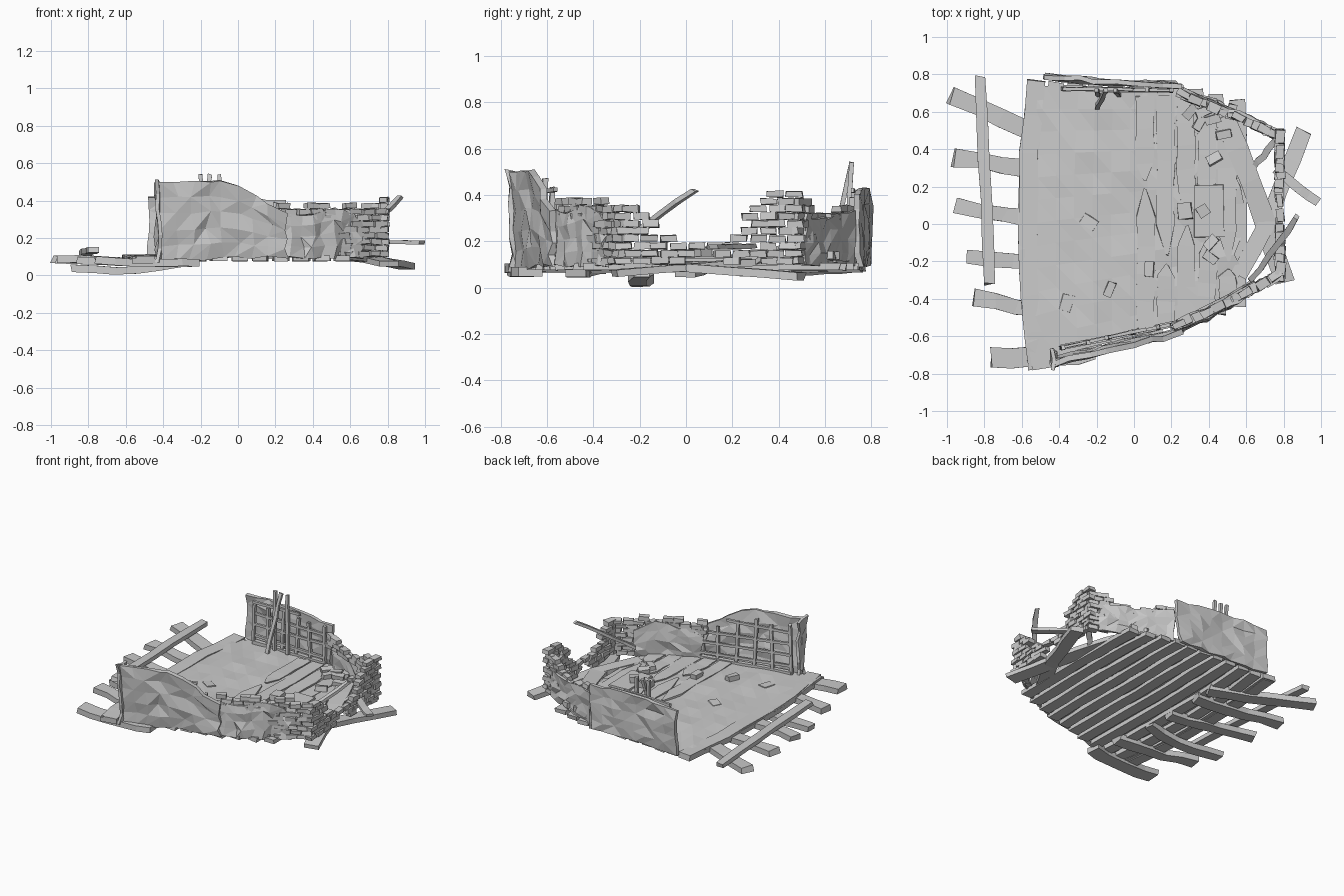
import bpy, bmesh, math, random
from mathutils import Vector, Matrix

if "Cube" in bpy.data.objects:
    bpy.data.objects.remove(bpy.data.objects["Cube"])

random.seed(7)
R = random.uniform


def lerp(pts, t):
    """Piecewise-linear lookup in a list of (key, value)."""
    if t <= pts[0][0]:
        return pts[0][1]
    for (a, u), (b, v) in zip(pts, pts[1:]):
        if t <= b:
            return u + (v - u) * (t - a) / (b - a)
    return pts[-1][1]


def along(path, t):
    """Point at fraction t of a polyline."""
    path = [Vector(p) for p in path]
    lens = [(b - a).length for a, b in zip(path, path[1:])]
    d = t * sum(lens)
    for a, b, l in zip(path, path[1:], lens):
        if d <= l + 1e-6:
            return a.lerp(b, d / l)
        d -= l
    return path[-1]


def finish(name, bm):
    bmesh.ops.recalc_face_normals(bm, faces=bm.faces)
    me = bpy.data.meshes.new(name)
    bm.to_mesh(me)
    bm.free()
    ob = bpy.data.objects.new(name, me)
    bpy.context.collection.objects.link(ob)
    return ob


def add_beam(bm, path, w, h, n=5, jit=.006, up=(0, 0, 1), taper=1.0):
    """Rough-hewn timber swept along a path, slightly uneven."""
    up, rings = Vector(up), []
    for i in range(n + 1):
        t = i / n
        p = along(path, t)
        d = (along(path, min(1, t + .05)) - along(path, max(0, t - .05))).normalized()
        side = d.cross(up).normalized()
        nrm = side.cross(d)
        k = taper if i == n else 1
        p = p + side * R(-jit, jit) + nrm * R(-jit, jit) * .4
        ww = (w / 2 + R(-jit, jit) * .6) * k
        rings.append([bm.verts.new(p + side * a * ww + nrm * b * h / 2 + d * (R(-jit, jit) * 1.5))
                      for a, b in ((-1, -1), (1, -1), (1, 1), (-1, 1))])
    for r, s in zip(rings, rings[1:]):
        for j in range(4):
            bm.faces.new((r[j], r[(j + 1) % 4], s[(j + 1) % 4], s[j]))
    bm.faces.new(rings[0])
    bm.faces.new(rings[-1])


def beam(name, path, w, h, **k):
    bm = bmesh.new()
    add_beam(bm, path, w, h, **k)
    return finish(name, bm)


def add_brick(bm, loc, yaw, size, tilt=0.0):
    m = (Matrix.Translation(loc) @ Matrix.Rotation(yaw, 4, 'Z') @ Matrix.Rotation(tilt, 4, 'X')
         @ Matrix.Diagonal((*size, 1)))
    for v in bmesh.ops.create_cube(bm, size=1, matrix=m)['verts']:
        v.co += Vector((R(-1, 1), R(-1, 1), R(-1, 1))) * .004


def brick_wall(name, path, tops, z0=.1, bottoms=((0, 0),), thick=.04):
    """Running-bond courses kept between broken top and bottom lines."""
    bm = bmesh.new()
    total = sum((Vector(b) - Vector(a)).length for a, b in zip(path, path[1:]))
    count, ch = max(2, round(total / .075)), .032
    for c in range(12):
        z = z0 + ch * (c + .5)
        for i in range(count):
            t = (i + .5 + (.22 if c % 2 else -.22)) / count
            if z > lerp(tops, t) + R(-.012, .012) or z < lerp(bottoms, t):
                continue
            p = along(path, t)
            d = along(path, min(1, t + .02)) - along(path, max(0, t - .02))
            add_brick(bm, (p.x + R(-.006, .006), p.y + R(-.006, .006), z),
                      math.atan2(d.y, d.x) + R(-.12, .12), (.07, thick + R(-.006, .01), ch * .9), R(-.08, .08))
    return finish(name, bm)


def sheet(name, path, tops, z0, n, m, thick, jit=.012, lean=0.0):
    """Crumpled plaster panel standing on a path, with a ragged top."""
    bm, g = bmesh.new(), []
    for i in range(n + 1):
        t = i / n
        p, top = along(path, t), lerp(tops, t)
        d = (along(path, min(1, t + .02)) - along(path, max(0, t - .02))).normalized()
        out = Vector((d.y, -d.x, 0))
        col = []
        for j in range(m + 1):
            s = j / m
            o = out * (R(-jit, jit) + lean * s)
            col.append(bm.verts.new(Vector((p.x, p.y, lerp(z0, t) + (top - lerp(z0, t)) * s)) + o
                                    + d * R(-jit, jit) * 1.5 + Vector((0, 0, R(-jit, jit) * .5))))
        g.append(col)
    for i in range(n):
        for j in range(m):
            q = g[i][j], g[i + 1][j], g[i + 1][j + 1], g[i][j + 1]
            k = random.choice((0, 1))
            bm.faces.new((q[k], q[k + 1], q[k + 2]))
            bm.faces.new((q[k], q[k + 2], q[(k + 3) % 4]))
    ob = finish(name, bm)
    mod = ob.modifiers.new("thickness", 'SOLIDIFY')
    mod.thickness, mod.offset = thick, 0
    return ob


# Floor outline: front and back limits as functions of x
FRONT = [(-.56, -.79), (-.43, -.73), (.2, -.57), (.58, -.43)]
BACK = [(-.56, .76), (.25, .74), (.58, .65)]
floor_z = lambda x: lerp([(-.62, .085), (-.2, .1), (.6, .1)], x)


def bow(x, y):
    return x + lerp([(-.56, -.06), (0, 0), (.58, .03)], x) * (1 - (y / .8) ** 2)


# Underfloor boards running front to back
bm = bmesh.new()
for i in range(11):
    x = -.52 + i * .106
    a, b = lerp(FRONT, x), lerp(BACK, x)
    pts = [(bow(x, y), y, floor_z(x) - .008) for y in [a + (b - a) * k / 6 for k in range(7)]]
    add_beam(bm, pts, .08, .03, n=6, jit=.005)
# Bowed board along the open left edge
add_beam(bm, [(-.49, -.77, .087), (-.56, -.4, .09), (-.57, 0, .09), (-.56, .4, .09), (-.52, .77, .09)],
         .1, .04, n=8, jit=.005)
finish("underfloor_boards", bm)

# Floor surface
bm, g, NX, NY = bmesh.new(), [], 12, 12
for i in range(NX + 1):
    x = -.56 + 1.08 * i / NX
    a, b = lerp(FRONT, x) + .02, lerp(BACK, x) - .02
    row = []
    for j in range(NY + 1):
        y = a + (b - a) * j / NY
        ragged = R(-.05, .05) if i == NX else 0
        row.append(bm.verts.new((bow(x, y) + ragged, y, floor_z(x) + .017 + R(-.006, .007))))
    g.append(row)
for i in range(NX):
    for j in range(NY):
        bm.faces.new((g[i][j], g[i + 1][j], g[i + 1][j + 1], g[i][j + 1]))
bmesh.ops.triangulate(bm, faces=bm.faces)
mod = finish("floor_surface", bm).modifiers.new("thickness", 'SOLIDIFY')
mod.thickness = .012

# Splintered top boards near the broken side
bm = bmesh.new()
for i in range(5):
    x = .06 + i * .105
    a, b = lerp(FRONT, x) + .04, lerp(BACK, x) - .06
    mid = R(-.25, .25)
    for y0, y1 in ((a, mid - .02), (b, mid + .03)):
        add_beam(bm, [(bow(x, y0), y0, .116), (bow(x, y1), y1, .12)], .095, .014, taper=.15)
finish("splintered_boards", bm)

# Joists sticking out on the left, with the loose plank across them
joists = [(-.97, .69, -.3, .4, .085, .1), (-.96, .36, -.3, .27, .085, .09), (-.95, .1, -.3, .0, .09, .085),
          (-.89, -.17, -.3, -.2, .035, .075), (-.86, -.39, -.25, -.47, .08, .09), (-.76, -.71, -.2, -.68, .08, .1)]
for x0, y0, x1, y1, z, w in joists:
    beam("floor_joist", [(x0, y0, z), ((x0 + x1) / 2, (y0 + y1) / 2 - .02, z - .012), (x1, y1, .065)],
         w, .04, jit=.01)
beam("loose_plank", [(-.82, .79, .115), (-.8, .3, .13), (-.77, -.32, .135)], .06, .03)

# Fallen beams on the right
beam("fallen_beam_a", [(.91, .5, .05), (.72, .02, .085), (.56, -.27, .1)], .085, .035)
beam("fallen_beam_b", [(.48, .58, .115), (.6, .3, .11), (.7, .0, .09), (.81, -.31, .06)], .11, .03)
beam("leaning_beam", [(.62, -.3, .17), (.76, -.13, .31), (.87, .04, .42)], .03, .02)
beam("poking_beam", [(.76, .29, .18), (.98, .12, .175)], .05, .02)
beam("short_brace", [(.64, .3, .11), (.77, .46, .2)], .03, .02)

# Plaster walls: tall panels and low angled panels
front_path = [(-.42, -.725, 0), (0, -.625, 0), (.25, -.57, 0)]
sheet("front_wall", front_path, [(0, .5), (.15, .5), (.48, .51), (.62, .48), (.78, .42), (1, .33)],
      [(0, .07), (.5, .095), (1, .1)], 8, 5, .03, lean=.015)
angled = [(0, .34), (.3, .31), (.6, .36), (.8, .35), (1, .28)]
sheet("front_angled_wall", [(.23, -.565, 0), (.4, -.5, 0), (.66, -.345, 0)], angled, [(0, .095)], 8, 4, .018)
sheet("front_angled_inner_wall", [(.23, -.52, 0), (.38, -.46, 0), (.64, -.31, 0)], angled, [(0, .1)], 6, 4, .014)
back_path = [(.24, .745, 0), (-.1, .755, 0), (-.47, .785, 0)]
sheet("back_wall", back_path, [(0, .4), (.3, .42), (.6, .43), (1, .42)], [(0, .095)], 8, 5, .025)
sheet("back_angled_wall", [(.74, .51, 0), (.25, .725, 0)], [(0, .3), (.5, .3), (1, .33)], [(0, .095)], 8, 4, .018)
sheet("front_wall_end", [(-.425, -.765, 0), (-.43, -.68, 0)], [(0, .51), (1, .49)], [(0, .07)], 2, 6, .02)


# Lath lattice on the inner faces of the tall walls
def lattice(name, p0, p1, tops):
    bm, p0, p1 = bmesh.new(), Vector(p0), Vector(p1)
    d = (p1 - p0).normalized()
    for i in range(6):
        t = i / 5
        p = p0.lerp(p1, t)
        add_beam(bm, [(p.x, p.y, .1), (p.x + R(-.02, .02), p.y, lerp(tops, t) - R(.02, .06))],
                 .022, .02, up=d, jit=.003)
    for z in (.17, .25, .33, .41):
        ts = [k / 20 for k in range(21) if lerp(tops, k / 20) > z + .02]
        a, b = p0.lerp(p1, ts[0]), p0.lerp(p1, ts[-1])
        add_beam(bm, [(a.x, a.y, z), (b.x, b.y, z + R(-.02, .02))], .016, .018, jit=.003)
    add_beam(bm, [p0 + Vector((0, 0, .12)), p1 + Vector((0, 0, .12))], .03, .025, jit=.003)
    finish(name, bm)


lattice("front_lattice", (-.39, -.66, 0), (.26, -.525, 0), [(0, .49), (.5, .5), (.8, .41), (1, .33)])
lattice("back_lattice", (-.38, .725, 0), (.2, .715, 0), [(0, .435), (.5, .435), (1, .42)])
for x0, x1, y0 in ((-.19, -.2, .69), (-.2, -.15, .62), (-.08, -.1, .69)):
    beam("leaning_lath", [(x0, y0, .12), (x1, .715, .54)], .022, .02, up=(0, 1, 0), jit=.003)

# Brickwork
brick_wall("front_bricks", [(.22, -.54, 0), (.4, -.475, 0), (.78, -.27, 0)],
           [(0, .4), (.12, .36), (.3, .38), (.5, .35), (.7, .37), (1, .37)],
           bottoms=[(0, .27), (.55, .29), (.65, 0)])
brick_wall("right_bricks", [(.78, -.29, 0), (.78, .49, 0)],
           [(0, .37), (.14, .37), (.19, .26), (.28, .2), (.6, .2), (.68, .26), (.74, .36), (.82, .42), (1, .4)],
           bottoms=[(.3, 0), (.36, .14), (.55, .16), (.6, 0), (.66, 0), (.69, .2), (.74, .2), (.78, 0)])
brick_wall("back_bricks", [(.78, .47, 0), (.5, .595, 0), (.24, .7, 0)],
           [(0, .41), (.12, .39), (.25, .33), (.55, .3), (.75, .33), (1, .35)],
           bottoms=[(.15, 0), (.25, .24), (1, .26)])

# Rubble on the floor and a broken slab
bm = bmesh.new()
for x, y, a in [(-.13, -.35, 1.2), (.08, -.24, 1.5), (.41, -.1, .8), (.43, .35, .5), (.35, .54, 1), (.42, .56, .3),
                (.3, .6, .9), (.48, .48, .2), (.41, -.18, 2.5), (.52, .6, 1.3), (.37, .6, .4), (.44, .62, 2)]:
    add_brick(bm, (x, y, .138), a, (.08, .045, .035), R(-.2, .2))
for x, y, a in [(-.24, .01, -.6), (-.36, -.42, 1.3)]:
    add_brick(bm, (x, y, .118), a, (.09, .06, .01))
finish("rubble", bm)
bm = bmesh.new()
add_brick(bm, (.4, .07, .13), 0, (.16, .28, .016))
add_brick(bm, (.27, .07, .145), .1, (.075, .09, .045))
add_brick(bm, (.37, .07, .155), .6, (.06, .06, .04))
finish("broken_slab", bm)
